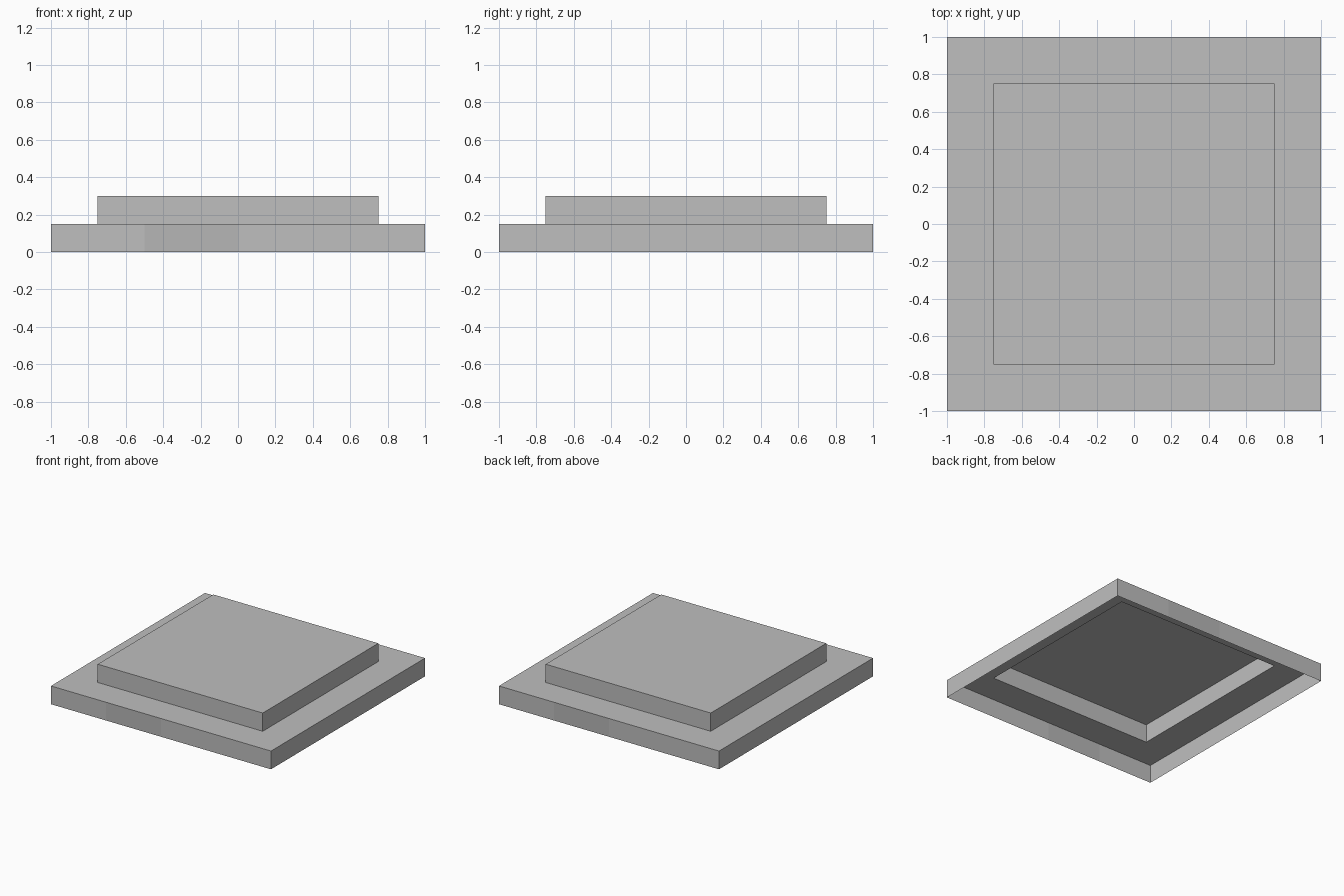
import bpy
import bmesh
from mathutils import Vector

cube = bpy.data.objects.get("Cube")
if cube:
    bpy.data.objects.remove(cube, do_unlink=True)


def make_material(name, value):
    mat = bpy.data.materials.new(name)
    mat.use_nodes = True
    colour = (value, value, value, 1.0)
    mat.diffuse_color = colour
    mat.node_tree.nodes["Principled BSDF"].inputs["Base Color"].default_value = colour
    return mat


stone = make_material("light grey stone", 0.52)
worn_stone = make_material("slightly darker grey stone", 0.47)

# Stepped square shell: skirt, ledge and raised step, open underneath
profile = [(1.0, 0.0), (1.0, 0.15), (0.75, 0.15), (0.75, 0.3)]
corners = [(-1, -1), (1, -1), (1, 1), (-1, 1)]

bm = bmesh.new()
rings = [[bm.verts.new((x * r, y * r, z)) for x, y in corners] for r, z in profile]
for lower, upper in zip(rings, rings[1:]):
    for i in range(4):
        j = (i + 1) % 4
        bm.faces.new((lower[i], lower[j], upper[j], upper[i]))
bm.faces.new(rings[-1])
bm.normal_update()


def skirt_faces(side):
    return [f for f in bm.faces
            if f.normal.y * side > 0.9 and f.calc_center_median().z < 0.1]


# Darker worn panel cut into the front and back of the skirt
for side in (-1, 1):
    for x in (0.0, 0.5 * side):
        faces = skirt_faces(side)
        edges = {e for f in faces for e in f.edges}
        verts = {v for f in faces for v in f.verts}
        bmesh.ops.bisect_plane(bm, geom=faces + list(edges) + list(verts),
                               plane_co=Vector((x, 0, 0)), plane_no=Vector((1, 0, 0)))
        bm.normal_update()
    for f in skirt_faces(side):
        if 0 < f.calc_center_median().x * side < 0.5:
            f.material_index = 1

mesh = bpy.data.meshes.new("stepped_platform")
bm.to_mesh(mesh)
bm.free()
mesh.materials.append(stone)
mesh.materials.append(worn_stone)
platform = bpy.data.objects.new("stepped_platform", mesh)
bpy.context.collection.objects.link(platform)
